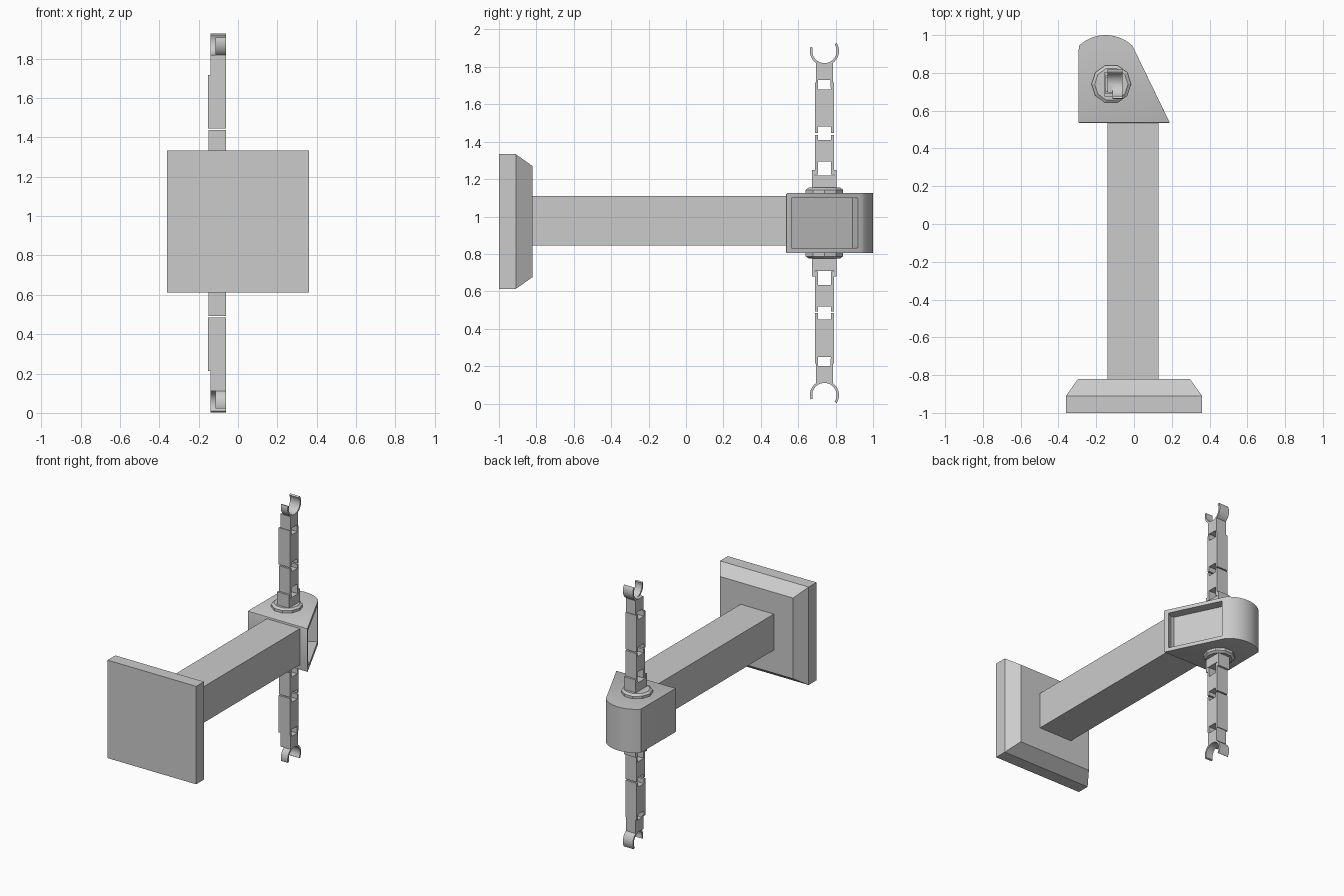
import bpy, bmesh, math
from mathutils import Vector

cube = bpy.data.objects.get("Cube")
if cube:
    bpy.data.objects.remove(cube, do_unlink=True)

grey = bpy.data.materials.new("plain_grey")
grey.use_nodes = True
grey.diffuse_color = (0.6, 0.6, 0.6, 1)
grey.node_tree.nodes["Principled BSDF"].inputs["Base Color"].default_value = (0.6, 0.6, 0.6, 1)

MID = 0.965            # height of the mirror plane between the two chains
CX, CY = -0.12, 0.74   # chain axis


def finish(name, bm, smooth=False):
    bmesh.ops.recalc_face_normals(bm, faces=bm.faces)
    mesh = bpy.data.meshes.new(name)
    bm.to_mesh(mesh)
    bm.free()
    mesh.materials.append(grey)
    obj = bpy.data.objects.new(name, mesh)
    bpy.context.collection.objects.link(obj)
    if smooth:
        bpy.ops.object.select_all(action='DESELECT')
        obj.select_set(True)
        bpy.context.view_layer.objects.active = obj
        bpy.ops.object.shade_smooth_by_angle(angle=math.radians(30))
    return obj


def extrude(points, offset):
    """Solid from a flat outline swept along an offset."""
    bm = bmesh.new()
    face = bm.faces.new([bm.verts.new(p) for p in points])
    new = bmesh.ops.extrude_face_region(bm, geom=[face])["geom"]
    verts = [g for g in new if isinstance(g, bmesh.types.BMVert)]
    bmesh.ops.translate(bm, verts=verts, vec=offset)
    bmesh.ops.recalc_face_normals(bm, faces=bm.faces)
    return bm


def flip(z, side):
    return z if side > 0 else 2 * MID - z


def side_profile(name, yz, x0, x1, side, smooth=False):
    """Outline in the side plane, swept across x, on the upper or lower chain."""
    pts = [(x0, CY + y, flip(z, side)) for y, z in yz]
    return finish(name, extrude(pts, (x1 - x0, 0, 0)), smooth)


def link(z0, z1, half, low=None, high=None, wall=0.015):
    """Block with an optional slot between prongs at each end."""
    w = half - wall
    pts = [(-half, z0)]
    if low:
        pts += [(-w, z0), (-w, low), (w, low), (w, z0)]
    pts += [(half, z0), (half, z1)]
    if high:
        pts += [(w, z1), (w, high), (-w, high), (-w, z1)]
    return pts + [(-half, z1)]


def claw(direction, tip, r0=0.065, r1=0.078, steps=16):
    """Curved finger rising from the wrist."""
    angles = [math.radians(-90 + (tip + 90) * i / steps) for i in range(steps + 1)]
    arc = [(r1, a) for a in angles] + [(r0, a) for a in reversed(angles)]
    return [(direction * r * math.cos(a), 1.885 + r * math.sin(a)) for r, a in arc]


# Wall plate with chamfered rear edge
bm = extrude([(x, -1, 0.973 + z) for x, z in
              ((-.36, -.36), (.36, -.36), (.36, .36), (-.36, .36))], (0, 0.09, 0))
back = max(bm.faces, key=lambda f: f.calc_center_median().y)
bmesh.ops.inset_individual(bm, faces=[back], thickness=0.09)
bmesh.ops.translate(bm, verts=back.verts, vec=(0, 0.09, 0))
finish("wall_plate", bm)

# Square arm
finish("arm", extrude([(-.14, -.83, .845), (.13, -.83, .845), (.13, -.83, 1.11),
                       (-.14, -.83, 1.11)], (0, 1.375, 0)))

# Head block with rounded rear
outline = [(-.295, .535), (.19, .535)]
for i in range(25):
    a = math.radians(46 + 88 * i / 24)
    outline.append((-.15 + .205 * math.cos(a), .795 + .205 * math.sin(a)))
bm = extrude([(x, y, .805) for x, y in outline], (0, 0, .32))
front = [e for e in bm.edges if all(v.co.y < .54 for v in e.verts)]
bmesh.ops.bevel(bm, geom=front, offset=0.006, segments=2, affect='EDGES', profile=0.5)

# Rectangular recess in the slanted side
slant = Vector((0.894, 0.447, 0))
bm.normal_update()
panel = max((f for f in bm.faces if f.normal.dot(slant) > 0.97), key=lambda f: f.calc_area())
bmesh.ops.inset_individual(bm, faces=[panel], thickness=0.038)
bmesh.ops.inset_individual(bm, faces=[panel], thickness=0, depth=-0.067)
finish("head", bm, True)

# Two mirrored jointed chains
for side, word in ((1, "upper"), (-1, "lower")):
    bm = bmesh.new()
    rings = []
    for z, r in ((1.12, .105), (1.143, .105), (1.155, .088)):
        rings.append([bm.verts.new((CX + r * math.cos(math.tau * i / 10),
                                    CY + r * math.sin(math.tau * i / 10), flip(z, side)))
                      for i in range(10)])
    for a, b in zip(rings, rings[1:]):
        for i in range(10):
            j = (i + 1) % 10
            bm.faces.new((a[i], a[j], b[j], b[i]))
    bm.faces.new(rings[0])
    bm.faces.new(rings[-1])
    finish(word + "_collar", bm)

    side_profile(word + "_base_link", link(1.13, 1.25, .065, high=1.22), -.155, -.06, side)
    side_profile(word + "_short_link", link(1.225, 1.437, .05, 1.295, 1.41), -.15, -.06, side)
    side_profile(word + "_long_link", link(1.446, 1.717, .05, 1.48, 1.68), -.152, -.06, side)
    side_profile(word + "_wrist", link(1.69, 1.82, .045, low=1.73, wall=.012), -.14, -.06, side)
    side_profile(word + "_front_claw", claw(-1, 17), -.115, -.06, side, True)
    side_profile(word + "_rear_claw", claw(1, 33), -.14, -.06, side, True)
